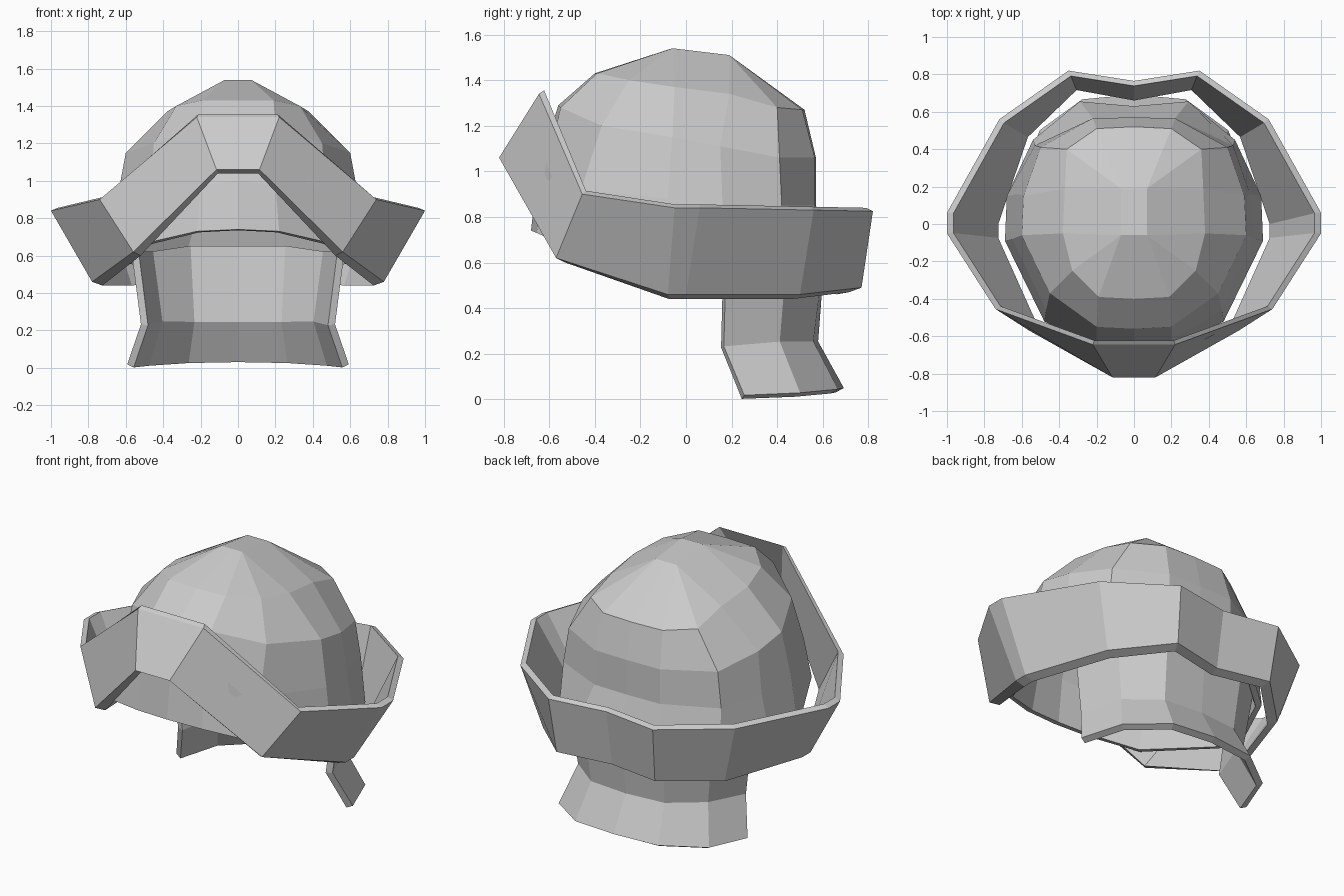
import bpy, bmesh

if "Cube" in bpy.data.objects:
    bpy.data.objects.remove(bpy.data.objects["Cube"])


def mirror_row(half, closed):
    """Half a row (front centre to back centre, x >= 0) to a full symmetric row."""
    inner = half[1:-1] if closed else half[:-1]
    other = [(-x, y, z) for x, y, z in reversed(inner)]
    return half + other


def loft(name, rows, closed=True, tube=False, thickness=0, offset=-1):
    bm = bmesh.new()
    grid = [[bm.verts.new(p) for p in mirror_row(r, closed)] for r in rows]
    n = len(grid[0])
    row_pairs = [(i, (i + 1) % len(grid)) for i in range(len(grid) - (0 if tube else 1))]
    for a, b in row_pairs:
        for i in range(n if closed else n - 1):
            j = (i + 1) % n
            bm.faces.new((grid[a][i], grid[a][j], grid[b][j], grid[b][i]))
    bmesh.ops.remove_doubles(bm, verts=bm.verts, dist=0.001)
    bmesh.ops.recalc_face_normals(bm, faces=bm.faces)
    mesh = bpy.data.meshes.new(name)
    bm.to_mesh(mesh)
    bm.free()
    obj = bpy.data.objects.new(name, mesh)
    bpy.context.collection.objects.link(obj)
    if thickness:
        m = obj.modifiers.new("thickness", 'SOLIDIFY')
        m.thickness = thickness
        m.offset = offset
    return obj


def inset(row, k, dz):
    return [(x * k, y * k, z + dz) for x, y, z in row]


# Skull dome: tilted rings from the crown ridge down to the open lower edge
ridge = [(0, -.06, 1.54)] * 4 + [(0, .19, 1.51)] * 4
crown = ([(0, -.06, 1.54)] + [(.07, -.06, 1.54)] * 3
         + [(.07, .19, 1.51)] * 3 + [(0, .19, 1.51)])
upper = [(0, -.40, 1.43), (.19, -.39, 1.43), (.33, -.25, 1.40), (.38, -.05, 1.37),
         (.37, .19, 1.34), (.36, .40, 1.28), (.20, .51, 1.27), (0, .52, 1.27)]
middle = [(0, -.56, 1.29), (.20, -.55, 1.28), (.45, -.37, 1.20), (.60, -.06, 1.15),
          (.59, .15, 1.11), (.50, .41, 1.06), (.22, .565, 1.06), (0, .57, 1.06)]
lower = [(0, -.65, 1.00), (.20, -.62, .98), (.47, -.46, .92), (.65, -.08, .88),
         (.62, .16, .86), (.53, .42, .85), (.22, .565, .85), (0, .57, .85)]
edge = [(0, -.68, .74), (.22, -.655, .73), (.48, -.52, .67), (.69, -.09, .58),
        (.68, .15, .56), (.54, .45, .56), (.29, .655, .60), (0, .63, .62)]
loft("helmet_dome", [ridge, crown, upper, middle, lower, edge], thickness=.035)

# Upturned brim: closed ring with a thin four-sided section
brim_top = [(0, -.645, 1.34), (.22, -.645, 1.34), (.74, -.455, .90), (1, -.05, .84),
            (1, .06, .84), (.72, .56, .83), (.35, .82, .825), (0, .765, .82)]
brim_bottom = [(0, -.82, 1.06), (.115, -.82, 1.06), (.56, -.57, .62), (.78, -.08, .46),
               (.78, 0, .46), (.61, .50, .46), (.33, .77, .49), (0, .71, .48)]
loft("upturned_brim", [brim_top, brim_bottom, inset(brim_bottom, .93, -.02),
                       inset(brim_top, .965, .015)], tube=True)

# Neck guard: flared sheet hanging under the back
guard_top = [(.55, .17, .62), (.47, .43, .62), (.26, .59, .65), (0, .59, .65)]
guard_waist = [(.50, .16, .23), (.42, .40, .25), (.24, .54, .25), (0, .56, .25)]
guard_hem = [(.575, .25, .01), (.49, .49, .02), (.27, .65, .035), (0, .675, .04)]
loft("neck_guard", [guard_top, guard_waist, guard_hem], closed=False,
     thickness=.04, offset=0)
